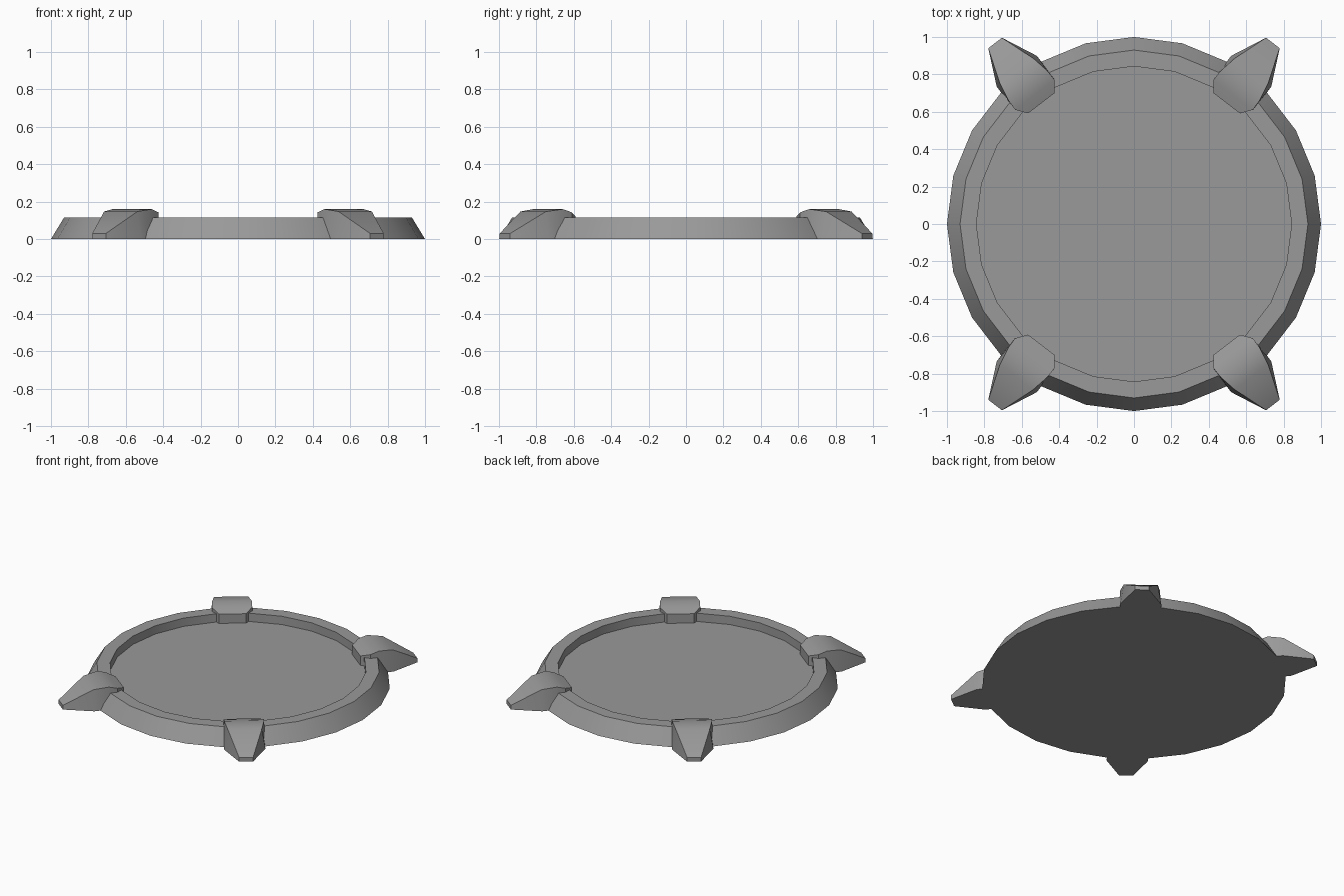
import bpy, bmesh, math

if "Cube" in bpy.data.objects:
    bpy.data.objects.remove(bpy.data.objects["Cube"])

grey = bpy.data.materials.new("plain_grey")
grey.diffuse_color = (0.32, 0.32, 0.32, 1)
grey.use_nodes = True
grey.node_tree.nodes["Principled BSDF"].inputs["Base Color"].default_value = grey.diffuse_color


def finish(bm, name, angle):
    bmesh.ops.recalc_face_normals(bm, faces=bm.faces)
    me = bpy.data.meshes.new(name)
    bm.to_mesh(me)
    bm.free()
    me.materials.append(grey)
    ob = bpy.data.objects.new(name, me)
    bpy.context.collection.objects.link(ob)
    bpy.ops.object.select_all(action='DESELECT')
    ob.select_set(True)
    bpy.context.view_layer.objects.active = ob
    bpy.ops.object.shade_smooth_by_angle(angle=math.radians(angle))
    return ob


def loft(rings, name, angle):
    # Skin a stack of closed loops and cap both ends
    bm = bmesh.new()
    loops = [[bm.verts.new(p) for p in ring] for ring in rings]
    n = len(loops[0])
    for a, b in zip(loops, loops[1:]):
        for i in range(n):
            j = (i + 1) % n
            bm.faces.new((a[i], a[j], b[j], b[i]))
    bm.faces.new(loops[0])
    bm.faces.new(loops[-1])
    return finish(bm, name, angle)


# Round tray: sloped outer wall, flat lip, sunken floor
SIDES = 24
profile = [(1.0, 0), (0.93, 0.115), (0.843, 0.115), (0.843, 0.055)]
loft([[(r * math.cos(2 * math.pi * i / SIDES), r * math.sin(2 * math.pi * i / SIDES), z)
       for i in range(SIDES)] for r, z in profile], "round_tray", 30)

# Claw sections: radius, top half width, top height, bottom half width
sections = [(0.814, 0.089, 0.122, 0.089),
            (0.871, 0.132, 0.143, 0.133),
            (0.93, 0.131, 0.16, 0.136),
            (1.03, 0.112, 0.147, 0.135),
            (1.22, 0.046, 0.03, 0.046)]

# Four claws gripping the rim
for k, deg in enumerate((52.5, 127.5, 232.5, 307.5)):
    c, s = math.cos(math.radians(deg)), math.sin(math.radians(deg))
    rings = []
    for r, ht, z, hb in sections:
        pts = [(-hb, 0), (hb, 0), (ht, z), (-ht, z)]
        rings.append([(r * c - h * s, r * s + h * c, zz) for h, zz in pts])
    loft(rings, f"rim_claw_{k + 1}", 28)
